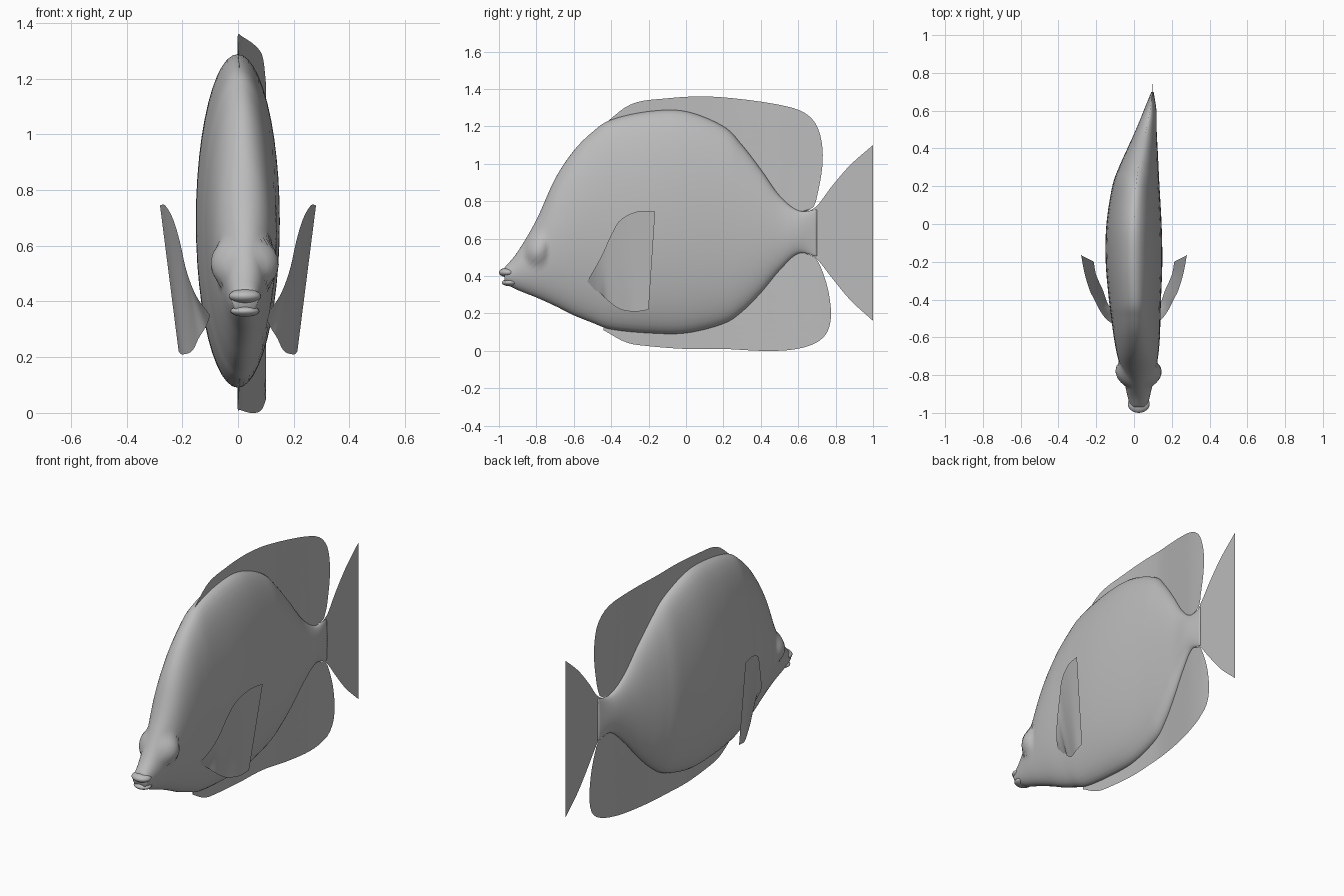
import bpy, bmesh, math
from mathutils import Vector

default_cube = bpy.data.objects.get("Cube")
if default_cube:
    bpy.data.objects.remove(default_cube, do_unlink=True)

grey = bpy.data.materials.new("plain grey")
grey.use_nodes = True
grey_colour = (0.5, 0.5, 0.5, 1)
grey.diffuse_color = grey_colour
grey.node_tree.nodes["Principled BSDF"].inputs["Base Color"].default_value = grey_colour


def smooth_path(points, steps):
    """Catmull-Rom samples through points of any dimension."""
    pts = [Vector(p) for p in points]
    pts = [2 * pts[0] - pts[1]] + pts + [2 * pts[-1] - pts[-2]]
    path = []
    for a, b, c, d in zip(pts, pts[1:], pts[2:], pts[3:]):
        for i in range(steps):
            t = i / steps
            path.append(0.5 * (2 * b + (c - a) * t + (2 * a - 5 * b + 4 * c - d) * t ** 2
                               + (3 * b - a - 3 * c + d) * t ** 3))
    return path + [pts[-2]]


def resample(path, count):
    """Evenly spaced points along a path."""
    lengths = [0]
    for a, b in zip(path, path[1:]):
        lengths.append(lengths[-1] + (b - a).length)
    result, k = [], 0
    for i in range(count):
        target = lengths[-1] * i / (count - 1)
        while k < len(path) - 2 and lengths[k + 1] < target:
            k += 1
        span = max(lengths[k + 1] - lengths[k], 1e-9)
        result.append(path[k].lerp(path[k + 1], (target - lengths[k]) / span))
    return result


def loft(name, rows, closed=False):
    """Skin rows of points; closed rows become capped rings."""
    bm = bmesh.new()
    grid = [[bm.verts.new(p) for p in row] for row in rows]
    n = len(rows[0])
    for r, s in zip(grid, grid[1:]):
        for j in range(n if closed else n - 1):
            k = (j + 1) % n
            bm.faces.new((r[j], r[k], s[k], s[j]))
    if closed:
        bm.faces.new(grid[0])
        bm.faces.new(grid[-1])
    else:
        bmesh.ops.remove_doubles(bm, verts=bm.verts, dist=0.0005)
    bmesh.ops.recalc_face_normals(bm, faces=bm.faces)
    mesh = bpy.data.meshes.new(name)
    bm.to_mesh(mesh)
    bm.free()
    obj = bpy.data.objects.new(name, mesh)
    bpy.context.collection.objects.link(obj)
    finish(obj)
    return obj


def finish(obj):
    obj.data.materials.append(grey)
    for face in obj.data.polygons:
        face.use_smooth = True


# Body stations: y, half width, centre x, then top and bottom heights
shape = [(-0.97, .045, .025), (-0.9, .062, .025), (-0.8, .085, .025), (-0.7, .108, .02),
         (-0.6, .122, .015), (-0.5, .13, .01), (-0.4, .138, .005), (-0.2, .15, 0),
         (0, .146, 0), (.2, .125, .01), (.3, .105, .025), (.4, .08, .045),
         (.5, .055, .065), (.6, .034, .085), (.7, .006, .098)]
tops = [.445, .53, .7, .92, 1.07, 1.17, 1.235, 1.28, 1.28, 1.2, 1.1, .97, .83, .75, .755]
bottoms = [.36, .325, .285, .24, .19, .15, .115, .095, .095, .145, .21, .31, .43, .52, .505]
heights = smooth_path(list(zip(tops, bottoms)), 8)
stations = smooth_path(shape, 8)

RING = 48
rings = []
for (y, half, cx), (top, bottom) in zip(stations, heights):
    ring = []
    for j in range(RING):
        a = math.tau * j / RING
        side = math.cos(a)
        z = (top + bottom) / 2 + (top - bottom) / 2 * math.sin(a)
        # Eye swelling on both sides of the head
        d = math.hypot((y + .8) / .065, (z - .54) / .08)
        swell = .036 * max(0, 1 - d * d) ** 0.8 if d < 1 else 0
        ring.append((cx + half * side + math.copysign(swell, side), y, z))
    rings.append(ring)
loft("body", rings, closed=True)

# Lips with a slit between them
for name, y, z, size in (("upper_lip", -.952, .419, (.058, .048, .026)),
                         ("lower_lip", -.94, .365, (.052, .045, .02))):
    bpy.ops.mesh.primitive_uv_sphere_add(segments=24, ring_count=16, radius=1,
                                         location=(.025, y, z))
    lip = bpy.context.object
    lip.name = name
    lip.scale = size
    finish(lip)


def spine_x(y):
    """Sideways bend of the body, carried on to the fins."""
    for a, b in zip(stations, stations[1:]):
        if a[0] <= y <= b[0]:
            return a[2] + (b[2] - a[2]) * (y - a[0]) / (b[0] - a[0])
    return .1


def fin(name, outer, inner):
    """Thin sheet between two edges, following the spine."""
    pair = [resample(smooth_path(edge, 8), 50) for edge in (outer, inner)]
    rows = []
    for o, i in zip(*pair):
        across = [i.lerp(o, k / 8) for k in range(9)]
        rows.append([(spine_x(p[0]), p[0], p[1]) for p in across])
    return loft(name, rows)


fin("dorsal_fin",
    [(-.44, 1.21), (-.29, 1.32), (-.1, 1.35), (.1, 1.36), (.3, 1.345), (.5, 1.315),
     (.62, 1.28), (.69, 1.22), (.725, 1.12), (.73, 1), (.71, .87), (.68, .765), (.62, .745)],
    [(-.44, 1.2), (-.1, 1.25), (.1, 1.2), (.3, 1.05), (.45, .87), (.55, .75), (.62, .73)])
fin("anal_fin",
    [(-.44, .11), (-.32, .045), (-.2, .025), (0, .01), (.2, .01), (.4, 0), (.56, .005),
     (.68, .035), (.75, .09), (.775, .18), (.765, .3), (.735, .41), (.69, .5), (.62, .525)],
    [(-.44, .13), (-.2, .13), (0, .14), (.2, .2), (.35, .32), (.5, .5), (.62, .54)])
fin("tail_fin",
    [(.63, .735), (.7, .775), (.78, .88), (.88, .995), (1, 1.1)],
    [(.63, .535), (.7, .49), (.78, .39), (.88, .27), (1, .16)])

# Paired side fins, cupped outwards
upper = [(.1, -.54, .35), (.15, -.5, .42), (.185, -.45, .51), (.21, -.4, .62),
         (.235, -.35, .7), (.262, -.26, .745), (.28, -.165, .745)]
lower = [(.1, -.54, .35), (.115, -.46, .31), (.14, -.42, .27), (.165, -.35, .222),
         (.2, -.27, .21), (.213, -.2, .22)]
edges = [resample(smooth_path(edge, 8), 30) for edge in (upper, lower)]
for name, flip in (("left_pectoral_fin", 1), ("right_pectoral_fin", -1)):
    rows = []
    for u, w in zip(*edges):
        across = [u.lerp(w, k / 8) for k in range(9)]
        rows.append([(flip * p.x, p.y, p.z) for p in across])
    loft(name, rows)
